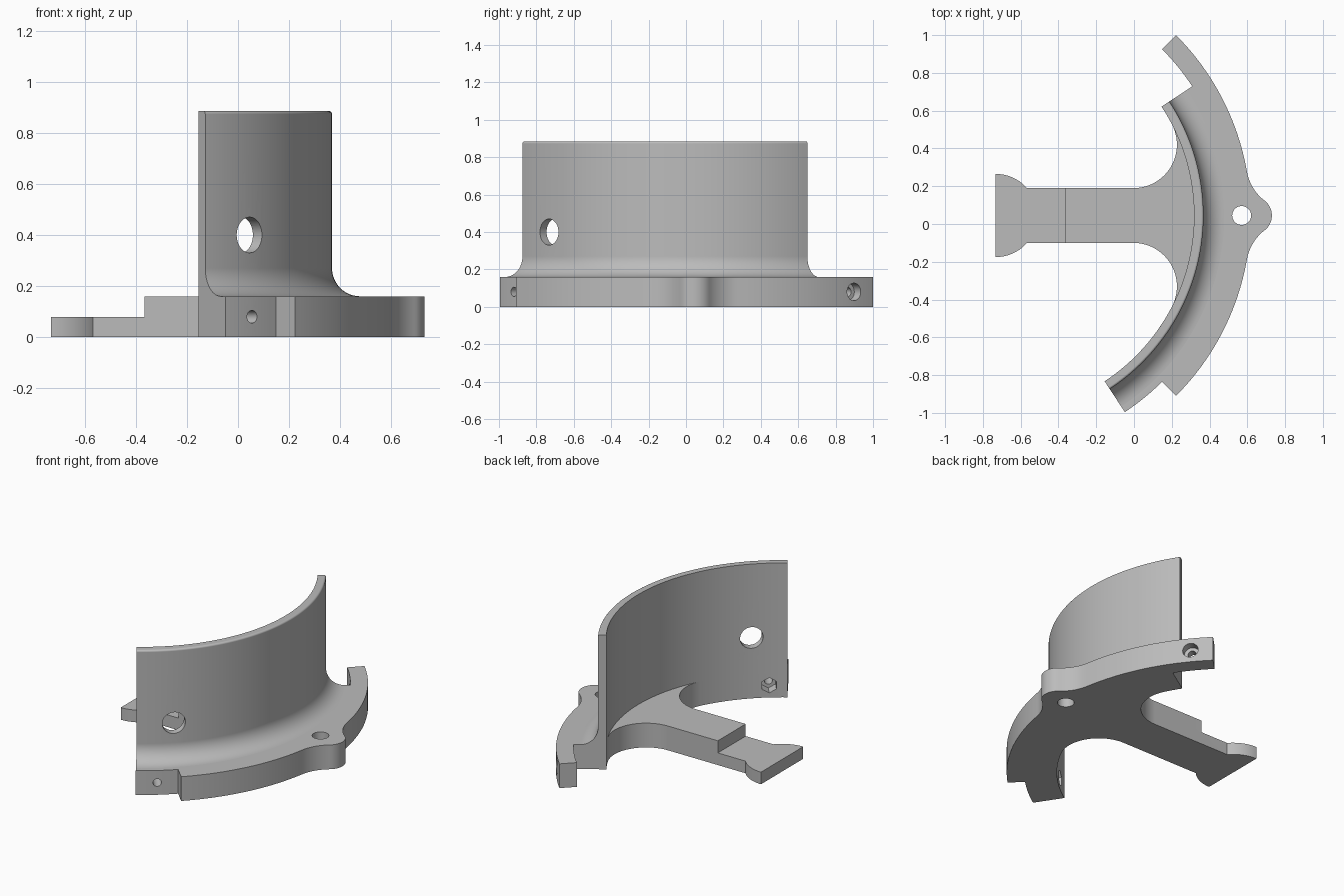
import bpy, bmesh, math
from math import radians, sin, cos, asin, atan2, degrees, hypot, sqrt
from mathutils import Matrix

if "Cube" in bpy.data.objects:
    bpy.data.objects.remove(bpy.data.objects["Cube"])

# Everything is laid out around the common centre of the arcs
ORIGIN = Matrix.Translation((-0.732, 0.045, 0))
START, END = -56.7, 33.3          # angular span of the wall
R_IN, R_WALL, R_STEP, R_OUT = 1.05, 1.10, 1.245, 1.35
BASE_H, ARM_H, WALL_H = 0.16, 0.08, 0.885

grey = bpy.data.materials.new("plain grey")
grey.use_nodes = True
grey.diffuse_color = (0.5, 0.5, 0.5, 1)
grey.node_tree.nodes["Principled BSDF"].inputs["Base Color"].default_value = (0.5, 0.5, 0.5, 1)


def arc(cx, cy, r, a0, a1, step=2.0):
    n = max(2, round(abs(a1 - a0) / step))
    angles = [radians(a0 + (a1 - a0) * i / n) for i in range(n + 1)]
    return [(cx + r * cos(a), cy + r * sin(a)) for a in angles]


def finish(name, bm):
    bmesh.ops.remove_doubles(bm, verts=bm.verts, dist=0.0005)
    bmesh.ops.recalc_face_normals(bm, faces=bm.faces)
    mesh = bpy.data.meshes.new(name)
    bm.to_mesh(mesh)
    bm.free()
    mesh.materials.append(grey)
    obj = bpy.data.objects.new(name, mesh)
    bpy.context.collection.objects.link(obj)
    return obj


def prism(name, points, z0, z1, matrix=ORIGIN):
    bm = bmesh.new()
    if hypot(points[0][0] - points[-1][0], points[0][1] - points[-1][1]) < 0.0005:
        points = points[:-1]
    clean = [p for i, p in enumerate(points)
             if hypot(p[0] - points[i - 1][0], p[1] - points[i - 1][1]) > 0.0005]
    face = bm.faces.new([bm.verts.new((x, y, z0)) for x, y in clean])
    top = bmesh.ops.extrude_face_region(bm, geom=[face], use_keep_orig=True)["geom"]
    verts = [g for g in top if isinstance(g, bmesh.types.BMVert)]
    bmesh.ops.translate(bm, verts=verts, vec=(0, 0, z1 - z0))
    bm.transform(matrix)
    return finish(name, bm)


def cut(target, cutter):
    cutter.hide_render = True
    mod = target.modifiers.new("cut", 'BOOLEAN')
    mod.operation, mod.solver, mod.object = 'DIFFERENCE', 'EXACT', cutter
    bpy.context.view_layer.objects.active = target
    bpy.ops.object.modifier_apply(modifier=mod.name)
    bpy.data.objects.remove(cutter)


def radial_hole(target, angle, z, r, r0, r1, step=10):
    # Hole running along a radius; the first point of its outline is vertical
    m = (ORIGIN @ Matrix.Translation((0, 0, z)) @ Matrix.Rotation(radians(angle), 4, 'Z')
         @ Matrix.Rotation(radians(90), 4, 'Y'))
    cut(target, prism("hole_cutter", arc(0, 0, r, 0, 360, step), r0, r1, m))


def smooth(obj):
    bpy.ops.object.select_all(action='DESELECT')
    obj.select_set(True)
    bpy.context.view_layer.objects.active = obj
    bpy.ops.object.shade_smooth_by_angle(angle=radians(30))
    mod = obj.modifiers.new("even shading", 'WEIGHTED_NORMAL')
    mod.keep_sharp = True


# Base plate outline: paddle, arm, inner fillets, stepped flange and lobe
half_arm, paddle_r, fillet_r = 0.145, 0.22, 0.23
paddle_a = degrees(asin(half_arm / paddle_r))
fy = half_arm + fillet_r
fx = sqrt((R_IN - fillet_r) ** 2 - fy ** 2)
fillet_a = degrees(atan2(fy, fx))
lobe_x, lobe_r, blend_r, blend_a = 1.362, 0.10, 0.25, 9.95
bx = (R_OUT + blend_r) * cos(radians(blend_a))
by = (R_OUT + blend_r) * sin(radians(blend_a))
tip_a = degrees(atan2(by, bx - lobe_x))

outline = (
    arc(0, 0, paddle_r, -90, -paddle_a)
    + arc(fx, -fy, fillet_r, 90, -fillet_a, 4)
    + arc(0, 0, R_IN, -fillet_a, START, 1.5)
    + arc(0, 0, R_STEP, START, -45, 1.5)
    + arc(0, 0, R_OUT, -45, -blend_a, 1.5)
    + arc(bx, -by, blend_r, 180 - blend_a, 180 - tip_a, 4)
    + arc(lobe_x, 0, lobe_r, -tip_a, tip_a, 6)
    + arc(bx, by, blend_r, tip_a - 180, blend_a - 180, 4)
    + arc(0, 0, R_OUT, blend_a, 45, 1.5)
    + arc(0, 0, R_STEP, 45, END, 1.5)
    + arc(0, 0, R_IN, END, fillet_a, 1.5)
    + arc(fx, fy, fillet_r, fillet_a, -90, 4)
    + arc(0, 0, paddle_r, paddle_a, 90)
)
base = prism("base_plate", outline, 0, BASE_H)

# Lowered end of the arm and the vertical lobe hole
step_x = 0.367
cut(base, prism("step_cutter", [(-0.5, -0.5), (step_x, -0.5), (step_x, 0.5), (-0.5, 0.5)], ARM_H, 0.5))
cut(base, prism("lobe_cutter", arc(1.302, 0, 0.05, 0, 360, 10), -0.1, 0.3))

# Joining holes: counterbored on the ear, hexagonal nut pocket on the step
radial_hole(base, 39.2, 0.08, 0.025, 1.15, 1.5)
radial_hole(base, 39.2, 0.08, 0.047, 1.295, 1.5)
radial_hole(base, -50.8, 0.08, 0.025, 0.95, 1.4)
radial_hole(base, -50.8, 0.08, 0.05, 0.95, 1.12, 60)
smooth(base)

# Curved wall: cross-section with bottom fillet and eased top edge
foot, ease = 0.11, 0.012
section = ([(R_IN, BASE_H)]
           + arc(R_WALL + foot, BASE_H + foot, foot, 270, 180, 7.5)
           + arc(R_WALL - ease, WALL_H - ease, ease, 0, 90, 22.5)
           + [(R_IN, WALL_H)])
bm = bmesh.new()
rings = []
for i in range(61):
    a = radians(START + (END - START) * i / 60)
    rings.append([bm.verts.new((r * cos(a), r * sin(a), z)) for r, z in section])
for lower, upper in zip(rings, rings[1:]):
    for j in range(len(section)):
        bm.faces.new((lower[j - 1], lower[j], upper[j], upper[j - 1]))
bm.faces.new(rings[0])
bm.faces.new(rings[-1])
bm.transform(ORIGIN)
wall = finish("curved_wall", bm)
radial_hole(wall, -45, 0.4, 0.07, 0.9, 1.3)
smooth(wall)
